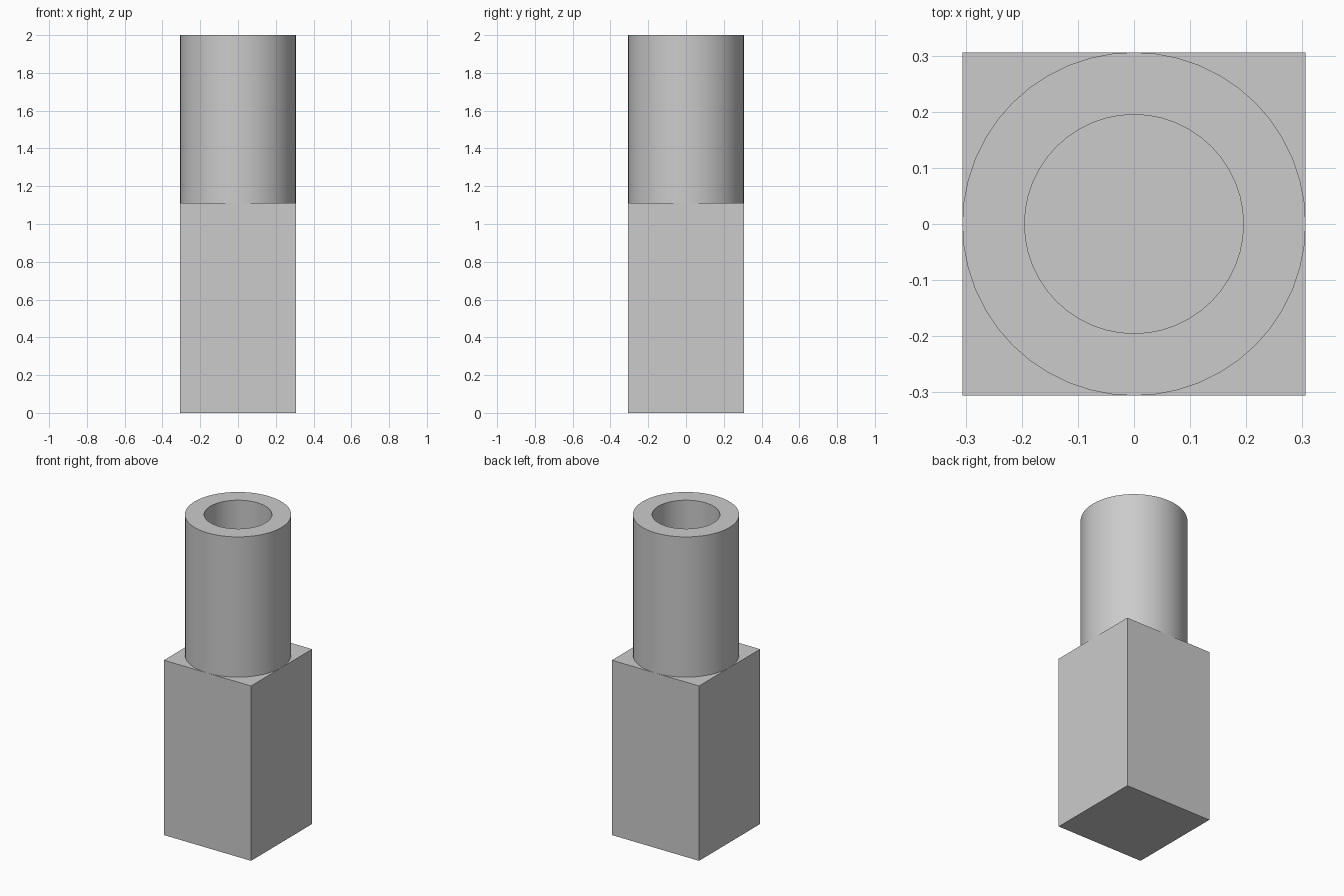
import bpy
import bmesh
import math

cube = bpy.data.objects.get("Cube")
if cube:
    bpy.data.objects.remove(cube, do_unlink=True)

HALF = 0.306      # half width of the block, also the tube's outer radius
BORE = 0.195      # inner radius of the tube
BLOCK_TOP = 1.11
TOP = 2.0
SIDES = 48

grey = bpy.data.materials.new("light grey")
grey.use_nodes = True
colour = (0.6, 0.6, 0.6, 1)
grey.diffuse_color = colour
grey.node_tree.nodes["Principled BSDF"].inputs["Base Color"].default_value = colour


def add_object(name, bm):
    bmesh.ops.recalc_face_normals(bm, faces=bm.faces)
    mesh = bpy.data.meshes.new(name)
    bm.to_mesh(mesh)
    bm.free()
    mesh.materials.append(grey)
    obj = bpy.data.objects.new(name, mesh)
    bpy.context.collection.objects.link(obj)
    return obj


# Square block
bm = bmesh.new()
bmesh.ops.create_cube(bm, size=1)
bmesh.ops.scale(bm, vec=(2 * HALF, 2 * HALF, BLOCK_TOP), verts=bm.verts)
bmesh.ops.translate(bm, vec=(0, 0, BLOCK_TOP / 2), verts=bm.verts)
add_object("square_block", bm)

# Round tube, a rectangular wall section turned about z; the block closes its bore
bm = bmesh.new()
section = [(BORE, BLOCK_TOP), (HALF, BLOCK_TOP), (HALF, TOP), (BORE, TOP)]
rings = []
for i in range(SIDES):
    a = 2 * math.pi * i / SIDES
    rings.append([bm.verts.new((r * math.cos(a), r * math.sin(a), z)) for r, z in section])
for i in range(SIDES):
    here, following = rings[i], rings[(i + 1) % SIDES]
    for j in range(1, 4):    # outer wall, rim, bore; the hidden underside stays open
        k = (j + 1) % 4
        bm.faces.new((here[j], following[j], following[k], here[k]))
tube = add_object("round_tube", bm)

bpy.ops.object.select_all(action="DESELECT")
tube.select_set(True)
bpy.context.view_layer.objects.active = tube
bpy.ops.object.shade_smooth_by_angle(angle=math.radians(30))
